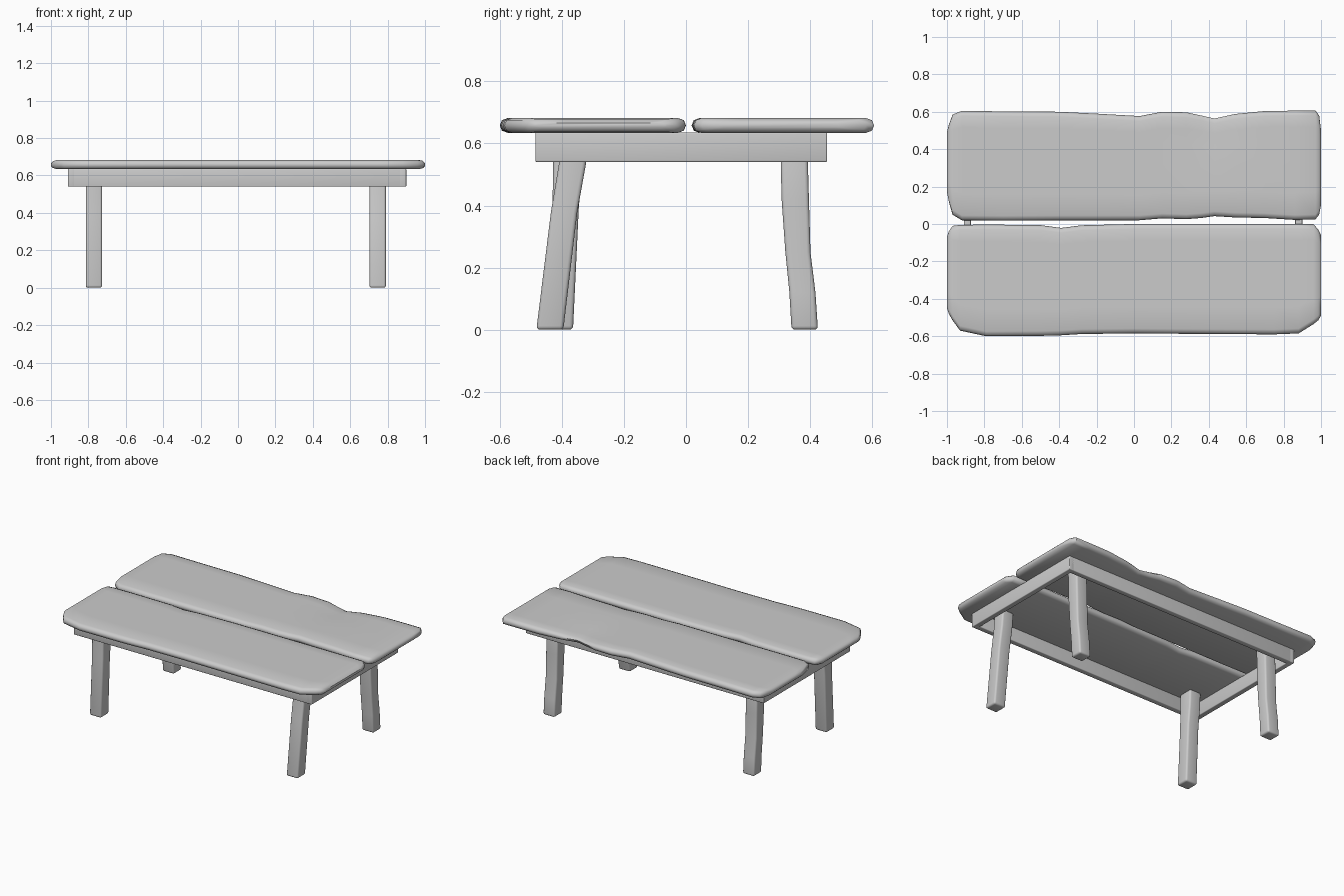
import bpy, bmesh, math

if "Cube" in bpy.data.objects:
    bpy.data.objects.remove(bpy.data.objects["Cube"])


def loft(name, rings, bevel=0.0, smooth=35):
    """Skin a list of closed rings and cap both ends."""
    bm = bmesh.new()
    vr = [[bm.verts.new(p) for p in r] for r in rings]
    n = len(rings[0])
    for a, b in zip(vr, vr[1:]):
        for i in range(n):
            j = (i + 1) % n
            bm.faces.new((a[i], a[j], b[j], b[i]))
    bm.faces.new(vr[0])
    bm.faces.new(vr[-1])
    bmesh.ops.recalc_face_normals(bm, faces=bm.faces)
    if bevel:
        edges = [e for e in bm.edges if e.calc_face_angle(0) > math.radians(50)]
        bmesh.ops.bevel(bm, geom=edges, offset=bevel, segments=3,
                        profile=0.5, affect='EDGES')
    me = bpy.data.meshes.new(name)
    bm.to_mesh(me)
    bm.free()
    ob = bpy.data.objects.new(name, me)
    bpy.context.collection.objects.link(ob)
    bpy.ops.object.select_all(action='DESELECT')
    ob.select_set(True)
    bpy.context.view_layer.objects.active = ob
    bpy.ops.object.shade_smooth_by_angle(angle=math.radians(smooth))
    return ob


def rect(x0, x1, y0, y1, z):
    return [(x0, y0, z), (x1, y0, z), (x1, y1, z), (x0, y1, z)]


# Tabletop planks: rounded cross-section swept through uneven widths
ZMID, HALF = 0.658, 0.024
SIDE = [(0.026, -1), (0.007, -0.7), (0, 0), (0.007, 0.7), (0.026, 1)]


def plank(name, stations, dip=None):
    rings = []
    for x, y0, y1 in stations:
        u = min(1, (1 - abs(x)) / 0.03)
        t = max(0.35, math.sqrt(1 - (1 - u) ** 2))
        ring = [(y1 - d, s) for d, s in SIDE]
        ring += [(y1 + (y0 - y1) * f, 1) for f in (0.15, 0.3, 0.5, 0.75)]
        ring += [(y0 + d, s) for d, s in reversed(SIDE)]
        pts = []
        for y, s in ring:
            z = ZMID + HALF * s * t
            if dip and s > 0:
                r2 = ((x - dip[0]) / 0.13) ** 2 + ((y - dip[1]) / 0.15) ** 2
                z -= dip[2] * math.exp(-r2)
            pts.append((x, y, z))
        rings.append(pts)
    return loft(name, rings, smooth=50)


plank("back_plank", [
    (-1, 0.17, 0.49), (-0.99, 0.12, 0.53), (-0.97, 0.05, 0.585),
    (-0.92, 0.02, 0.605), (-0.7, 0.018, 0.602), (-0.4, 0.02, 0.6),
    (-0.2, 0.02, 0.59), (0.03, 0.02, 0.577), (0.15, 0.03, 0.6),
    (0.28, 0.026, 0.597), (0.36, 0.032, 0.58), (0.43, 0.042, 0.564),
    (0.54, 0.035, 0.588), (0.7, 0.032, 0.604), (0.86, 0.022, 0.606),
    (0.97, 0.025, 0.606), (0.99, 0.05, 0.58), (1, 0.1, 0.5)],
    dip=(0.42, 0.54, 0.014))
plank("front_plank", [
    (-1, -0.45, -0.07), (-0.99, -0.48, -0.04), (-0.97, -0.515, -0.01),
    (-0.93, -0.57, -0.005), (-0.79, -0.6, -0.003), (-0.5, -0.598, -0.006),
    (-0.39, -0.595, -0.021), (-0.28, -0.588, -0.007), (0, -0.585, 0),
    (0.4, -0.588, 0), (0.75, -0.59, 0), (0.88, -0.585, 0),
    (0.96, -0.535, -0.001), (0.985, -0.515, -0.03), (1, -0.49, -0.06)])

# Apron frame under the top: four rails
Z0, Z1 = 0.54, 0.636
for name, b in {
        "left_rail": (-0.91, -0.872, -0.485, 0.455),
        "right_rail": (0.862, 0.9, -0.485, 0.455),
        "front_rail": (-0.905, 0.895, -0.485, -0.447),
        "back_rail": (-0.905, 0.895, 0.417, 0.455)}.items():
    loft(name, [rect(*b, Z0), rect(*b, Z1)], bevel=0.005)

# Slightly crooked legs inside the frame: (z, y near, y far)
FRONT_R = [(0, -0.482, -0.395), (0.38, -0.435, -0.35), (0.53, -0.41, -0.323), (0.636, -0.4, -0.313)]
FRONT_L = [(0, -0.452, -0.364), (0.4, -0.43, -0.345), (0.53, -0.428, -0.33), (0.636, -0.425, -0.325)]
BACK = [(0, 0.34, 0.425), (0.12, 0.333, 0.417), (0.25, 0.32, 0.401), (0.42, 0.308, 0.396), (0.636, 0.303, 0.39)]
for name, x, path in (("front_left_leg", -0.77, FRONT_L),
                      ("front_right_leg", 0.747, FRONT_R),
                      ("back_left_leg", -0.77, BACK),
                      ("back_right_leg", 0.747, BACK)):
    loft(name, [rect(x - 0.044, x + 0.044, a, b, z) for z, a, b in path],
         bevel=0.012)
